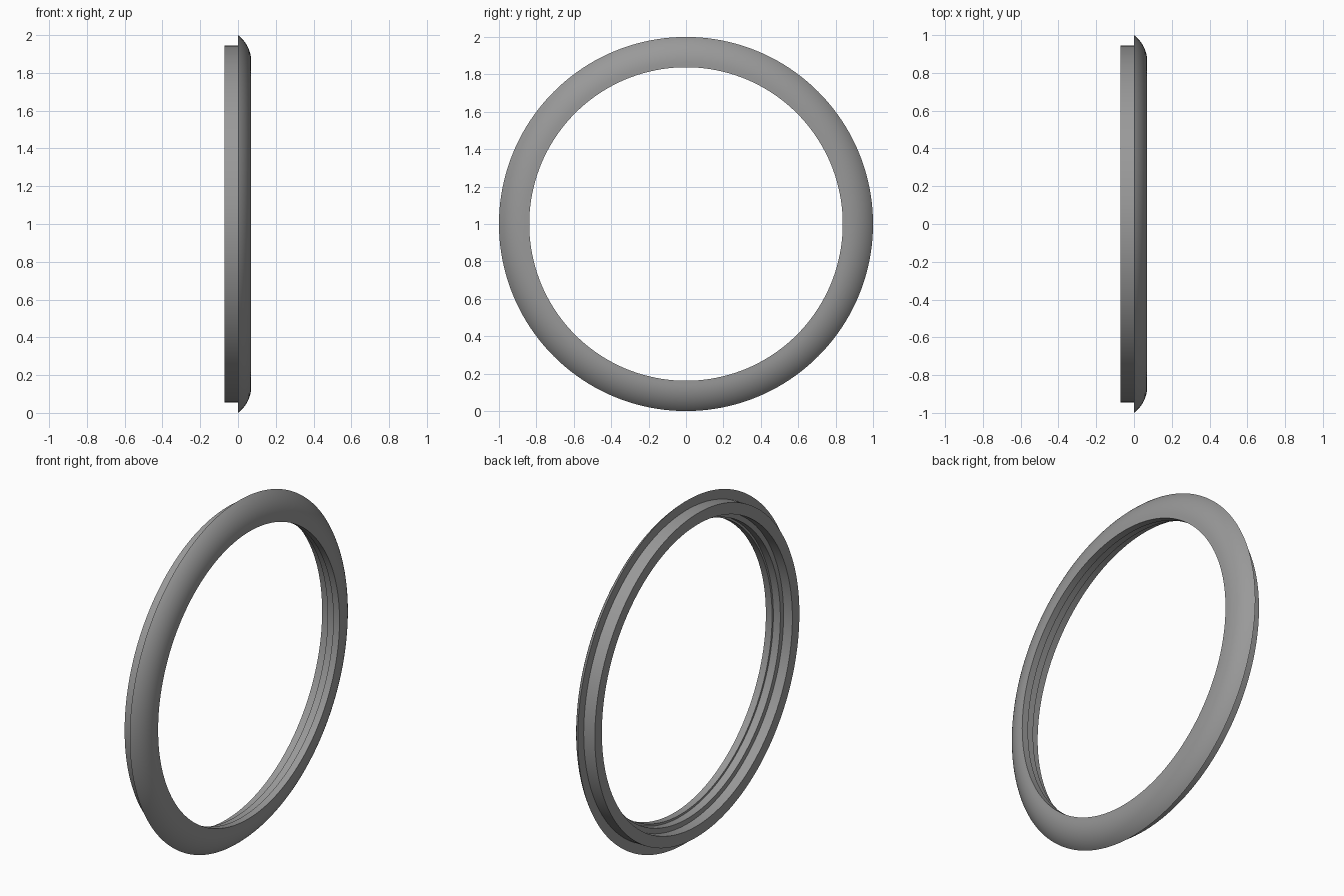
import bpy, bmesh, math

if "Cube" in bpy.data.objects:
    bpy.data.objects.remove(bpy.data.objects["Cube"])

SEGMENTS = 160

# Flat colour
grey = bpy.data.materials.new("mid grey")
grey.diffuse_color = (0.32, 0.32, 0.32, 1)
grey.use_nodes = True
grey.node_tree.nodes["Principled BSDF"].inputs["Base Color"].default_value = grey.diffuse_color

# Cross-section as (x, radius): domed bezel face as an arc
R, CX, CR = 0.175, -0.105, 0.86
tip = math.acos(-CX / R)
profile = [(CX + R * math.cos(tip * (1 - i / 12)), CR + R * math.sin(tip * (1 - i / 12)))
           for i in range(13)]
# Inner lip, stepped seat, rear rim, outer collar and flange back
profile += [(0.07, 0.838), (0.03, 0.838), (0.03, 0.85), (-0.015, 0.85),
            (-0.015, 0.88), (-0.072, 0.88), (-0.072, 0.945), (0.0, 0.945)]

# Sweep the closed section around the x axis
bm = bmesh.new()
rings = []
for s in range(SEGMENTS):
    a = 2 * math.pi * s / SEGMENTS
    rings.append([bm.verts.new((x, r * math.cos(a), 1 + r * math.sin(a))) for x, r in profile])
n = len(profile)
for s in range(SEGMENTS):
    a, b = rings[s], rings[(s + 1) % SEGMENTS]
    for i in range(n):
        j = (i + 1) % n
        bm.faces.new((a[i], a[j], b[j], b[i]))
bmesh.ops.recalc_face_normals(bm, faces=bm.faces[:])

mesh = bpy.data.meshes.new("bezel_ring")
bm.to_mesh(mesh)
bm.free()
mesh.materials.append(grey)
ring = bpy.data.objects.new("bezel_ring", mesh)
bpy.context.collection.objects.link(ring)

# Smooth shading with sharp steps
bpy.context.view_layer.objects.active = ring
ring.select_set(True)
bpy.ops.object.shade_smooth_by_angle(angle=math.radians(30))
